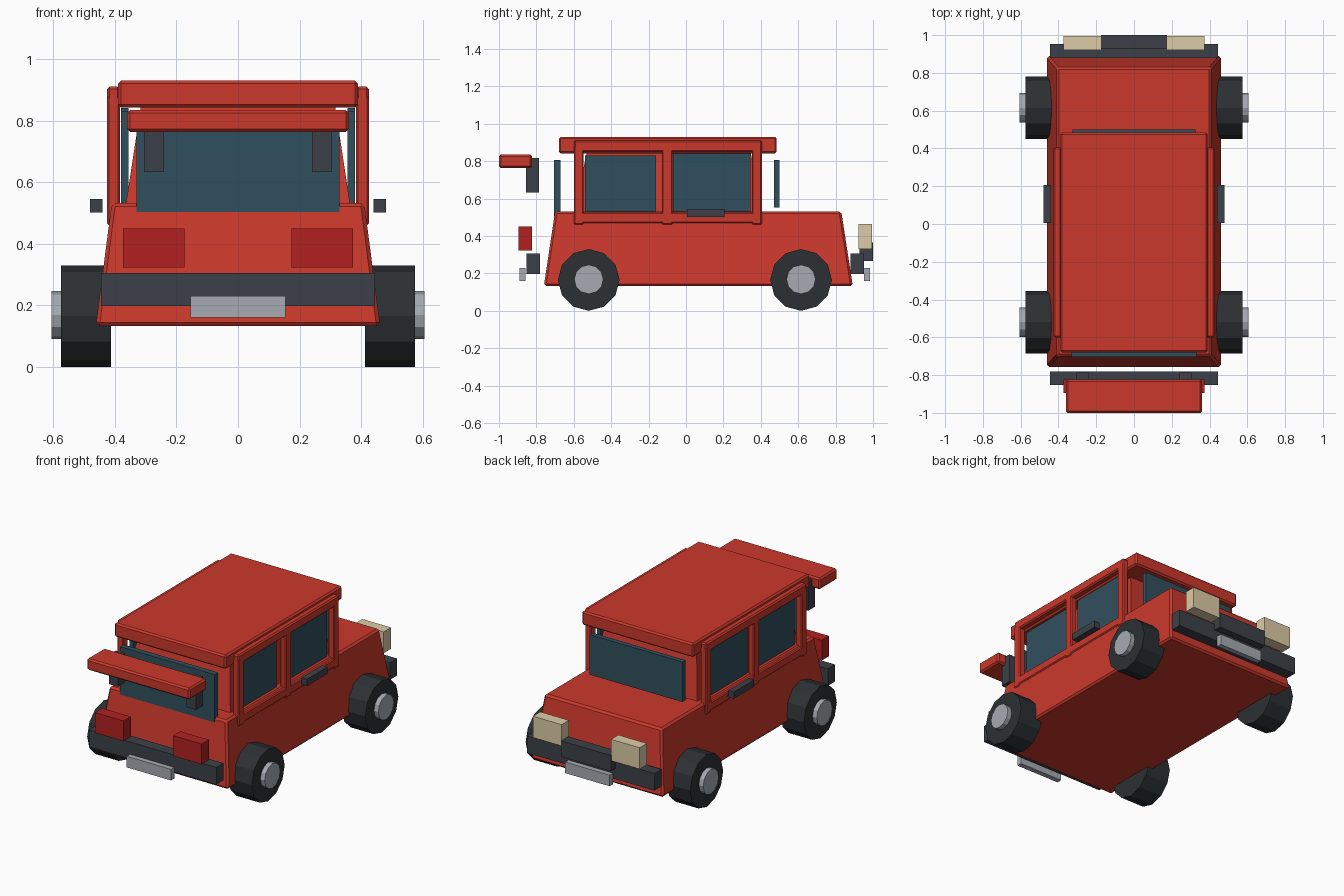
import bpy, bmesh, math
from mathutils import Matrix

if "Cube" in bpy.data.objects:
    bpy.data.objects.remove(bpy.data.objects["Cube"])


def mat(name, rgb):
    m = bpy.data.materials.new(name)
    m.diffuse_color = (*rgb, 1)
    m.use_nodes = True
    m.node_tree.nodes["Principled BSDF"].inputs["Base Color"].default_value = m.diffuse_color
    return m


RED = mat("red paint", (0.60, 0.04, 0.025))
GLASS = mat("tinted glass", (0.03, 0.08, 0.11))
DARK = mat("dark trim", (0.045, 0.053, 0.065))
TYRE = mat("tyre rubber", (0.025, 0.03, 0.033))
METAL = mat("metal", (0.38, 0.41, 0.45))
TAIL = mat("tail lamp red", (0.45, 0.015, 0.015))
LAMP = mat("head lamp cream", (0.72, 0.60, 0.38))


def finish(name, bm, material):
    bmesh.ops.recalc_face_normals(bm, faces=bm.faces[:])
    me = bpy.data.meshes.new(name)
    bm.to_mesh(me)
    bm.free()
    me.materials.append(material)
    ob = bpy.data.objects.new(name, me)
    bpy.context.collection.objects.link(ob)
    return ob


def box(name, x, y, z, material, bevel=0, top=None):
    """Box from (min, max) ranges; top = optional (x range, y range) of a tapered top."""
    bm = bmesh.new()
    bmesh.ops.create_cube(bm, size=1)
    for v in bm.verts:
        upper = v.co.z > 0
        xr, yr = top if top and upper else (x, y)
        v.co = (xr[v.co.x > 0], yr[v.co.y > 0], z[upper])
    if bevel:
        bmesh.ops.bevel(bm, geom=bm.edges[:], offset=bevel, segments=1, affect='EDGES')
    return finish(name, bm, material)


def pair(name, x, y, z, material, bevel=0):
    box(name + "_right", x, y, z, material, bevel)
    box(name + "_left", (-x[1], -x[0]), y, z, material, bevel)


def disc(name, x0, x1, y, z, r, material):
    bm = bmesh.new()
    m = Matrix.Translation(((x0 + x1) / 2, y, z)) @ Matrix.Rotation(math.pi / 2, 4, 'Y')
    bmesh.ops.create_cone(bm, cap_ends=True, segments=12, radius1=r, radius2=r,
                          depth=abs(x1 - x0), matrix=m)
    finish(name, bm, material)


# tapered lower body, inner cabin and roof
box("lower_body", (-.462, .462), (-.76, .892), (.132, .532), RED, .012,
    top=((-.41, .41), (-.70, .83)))
box("inner_cabin", (-.37, .37), (-.605, .415), (.49, .85), RED, 0,
    top=((-.315, .315), (-.53, .345)))
box("roof", (-.39, .39), (-.68, .485), (.842, .93), RED, .01)

# side window frames: rail, sill and three pillars
FX = (.383, .425)
pair("roof_rail", FX, (-.60, .405), (.85, .91), RED, .008)
pair("window_sill", FX, (-.59, .395), (.47, .525), RED, .006)
for label, y in (("rear", (-.60, -.548)), ("middle", (-.128, -.072)), ("front", (.353, .405))):
    pair(label + "_pillar", FX, y, (.46, .88), RED, .006)

# glass
pair("rear_side_window", (.355, .38), (-.54, -.16), (.52, .83), GLASS)
pair("front_side_window", (.355, .38), (-.07, .345), (.52, .84), GLASS)
box("rear_window", (-.33, .33), (-.705, -.67), (.503, .805), GLASS)
box("windscreen", (-.325, .325), (.47, .50), (.552, .805), GLASS)

# rear spoiler
box("spoiler", (-.36, .36), (-1.0, -.823), (.763, .835), RED, .01)
pair("spoiler_strut", (.24, .305), (-.855, -.785), (.633, .818), DARK)

# lamps, bumpers, grille, plates, handles
pair("tail_lamp", (.173, .373), (-.895, -.823), (.322, .45), TAIL)
pair("head_lamp", (.173, .373), (.922, .995), (.33, .465), LAMP)
box("grille", (-.175, .175), (.928, 1.0), (.265, .365), DARK)
for label, b, p in (("rear", (-.852, -.78), (-.89, -.857)), ("front", (.88, .952), (.952, .985))):
    box(label + "_bumper", (-.445, .445), b, (.197, .305), DARK)
    box(label + "_plate", (-.155, .155), p, (.16, .23), METAL)
pair("door_handle", (.44, .48), (.005, .207), (.502, .545), DARK)

# wheels with hubs
for end, y in (("rear", -.52), ("front", .615)):
    for side, s in (("right", 1), ("left", -1)):
        disc(f"{end}_{side}_tyre", s * .412, s * .575, y, .165, .165, TYRE)
        disc(f"{end}_{side}_hub", s * .45, s * .605, y, .168, .078, METAL)
